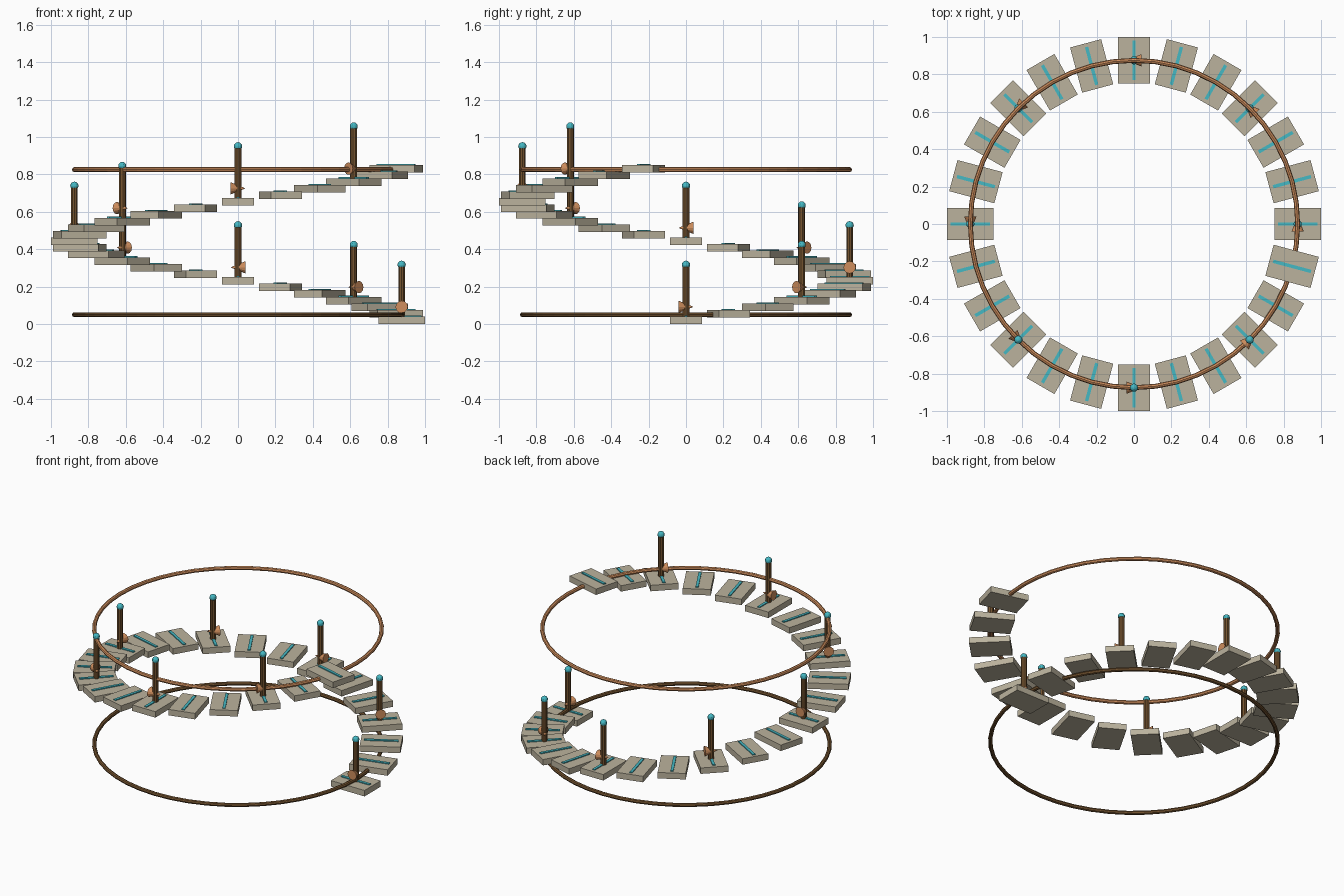
import bpy
import math
from mathutils import Matrix

if "Cube" in bpy.data.objects:
    bpy.data.objects.remove(bpy.data.objects["Cube"])

STEPS, RISE, RADIUS = 24, 0.0352, 0.875
TURN = math.radians(15)


def material(name, rgb):
    m = bpy.data.materials.new(name)
    m.diffuse_color = (*rgb, 1)
    m.use_nodes = True
    m.node_tree.nodes["Principled BSDF"].inputs["Base Color"].default_value = m.diffuse_color
    return m


stone = material("stone", (0.50, 0.45, 0.34))
teal = material("teal", (0.06, 0.48, 0.55))
bronze = material("bronze", (0.18, 0.09, 0.03))
copper = material("copper", (0.62, 0.27, 0.11))


def finish(name, mat):
    """Name and colour the new primitive, baking its transform into the mesh."""
    ob = bpy.context.object
    ob.name = name
    bpy.context.view_layer.update()
    ob.data.transform(ob.matrix_world)
    ob.matrix_world = Matrix.Identity(4)
    ob.data.materials.append(mat)
    return ob


def box(name, size, z, mat):
    bpy.ops.mesh.primitive_cube_add(size=1, location=(RADIUS, 0, z))
    bpy.context.object.scale = size
    return finish(name, mat)


def repeat_up_spiral(ob, every=1):
    """Copy a part around and up the spiral, sharing its mesh."""
    base = ob.name
    for i in range(every, STEPS, every):
        copy = bpy.data.objects.new(f"{base}_{i}", ob.data)
        copy.location.z = i * RISE
        copy.rotation_euler.z = i * TURN
        bpy.context.collection.objects.link(copy)


# Stone treads with a thin inlay strip on each
repeat_up_spiral(box("step", (0.25, 0.172, 0.04), 0.02, stone))
repeat_up_spiral(box("step_inlay", (0.21, 0.018, 0.010), 0.041, teal))

# Posts on every third step
bpy.ops.mesh.primitive_cylinder_add(vertices=10, radius=0.019, depth=0.275,
                                    location=(RADIUS, 0, 0.1775))
repeat_up_spiral(finish("post", bronze), 3)

# Ball finial on each post
bpy.ops.mesh.primitive_uv_sphere_add(segments=12, ring_count=8, radius=0.022,
                                     location=(RADIUS, 0, 0.317))
repeat_up_spiral(finish("post_finial", teal), 3)

# Cone pointer on each post, aimed up the spiral
bpy.ops.mesh.primitive_cone_add(vertices=12, radius1=0.033, radius2=0, depth=0.08,
                                location=(RADIUS, 0, 0.092),
                                rotation=(-math.pi / 2, 0, 0))
repeat_up_spiral(finish("direction_cone", copper), 3)

# Lower and upper guide rings
for name, z, mat in (("lower_ring", 0.05, bronze), ("upper_ring", 0.826, copper)):
    bpy.ops.mesh.primitive_torus_add(major_radius=RADIUS, minor_radius=0.013,
                                     major_segments=48, minor_segments=8,
                                     location=(0, 0, z))
    finish(name, mat)
